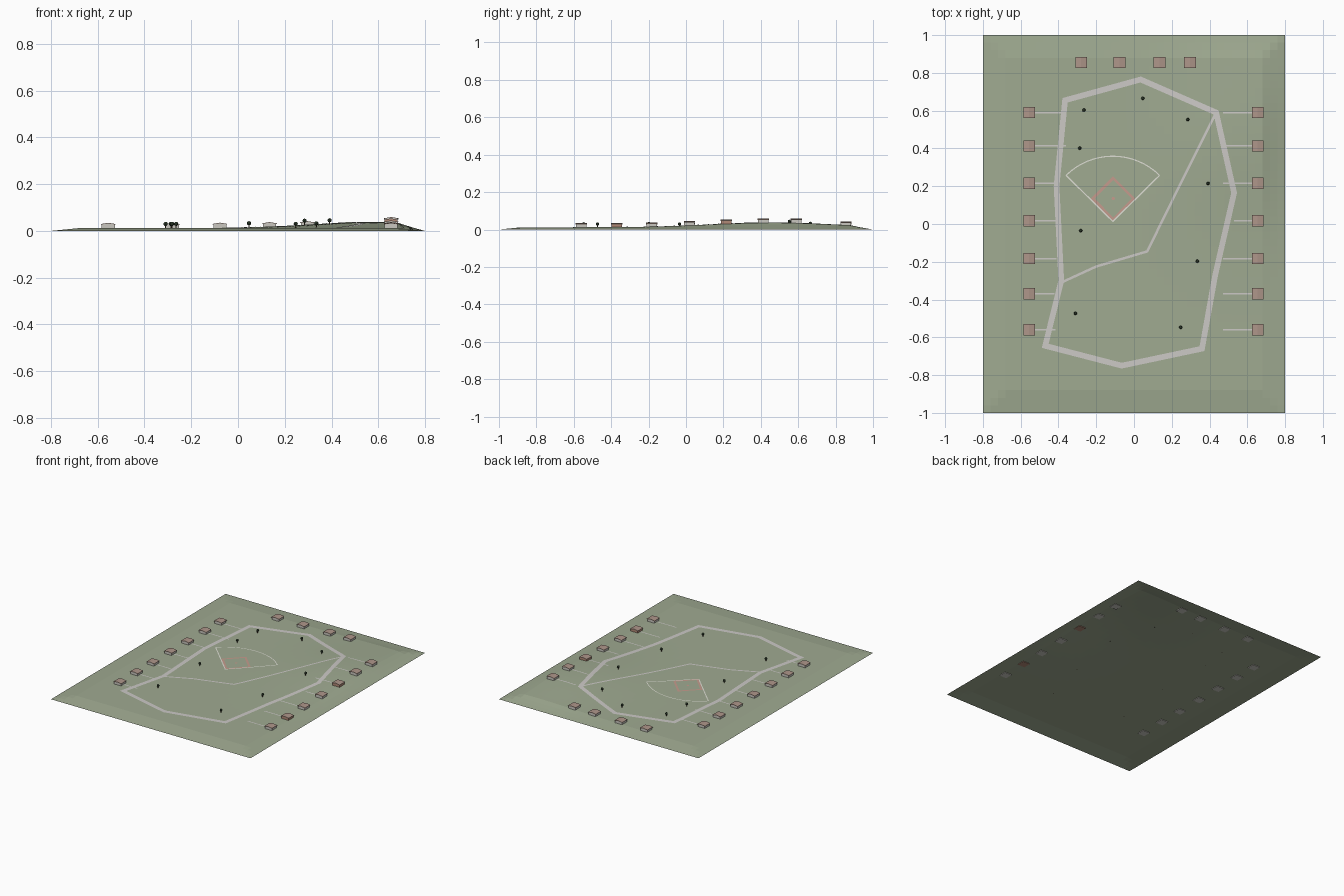
import bpy, bmesh, math
from mathutils import Vector

cube = bpy.data.objects.get("Cube")
if cube:
    bpy.data.objects.remove(cube, do_unlink=True)


def material(name, rgb):
    m = bpy.data.materials.new(name)
    m.use_nodes = True
    col = [(c / 255) ** 2.2 for c in rgb] + [1]
    m.diffuse_color = col
    m.node_tree.nodes["Principled BSDF"].inputs["Base Color"].default_value = col
    return m


GRASS = material("grass green", (158, 169, 144))
PATH = material("path grey", (203, 200, 197))
LINE = material("chalk white", (222, 222, 212))
CLAY = material("clay pink", (196, 154, 140))
WALL = material("wall grey", (200, 198, 190))
BRICK = material("wall brick", (176, 136, 118))
ROOF = material("roof brown", (172, 148, 136))
LEAF = material("leaf dark green", (52, 66, 50))
TRUNK = material("trunk brown", (78, 62, 50))


def height(x, y):
    """Ground level: low plateau with a hill, sloping to zero at the border."""
    border = max(0, min(1, (0.8 - abs(x)) / 0.12, (1 - abs(y)) / 0.12))
    hill = math.exp(-((x - 0.58) / 0.38) ** 2 - ((y - 0.46) / 0.46) ** 2)
    return border * (0.012 + 0.026 * hill)


def finish(name, bm, mats):
    mesh = bpy.data.meshes.new(name)
    bm.to_mesh(mesh)
    bm.free()
    for m in mats:
        mesh.materials.append(m)
    ob = bpy.data.objects.new(name, mesh)
    bpy.context.collection.objects.link(ob)
    return ob


# Ground sheet
bm = bmesh.new()
nx, ny = 40, 50
grid = []
for j in range(ny + 1):
    row = []
    for i in range(nx + 1):
        x, y = -0.8 + 1.6 * i / nx, -1 + 2 * j / ny
        row.append(bm.verts.new((x, y, height(x, y))))
    grid.append(row)
for j in range(ny):
    for i in range(nx):
        bm.faces.new((grid[j][i], grid[j][i + 1], grid[j + 1][i + 1], grid[j + 1][i]))
finish("ground", bm, [GRASS])


def ribbon(name, points, width, mat, closed=False, lift=0.0015):
    """Flat mitred strip draped over the ground."""
    pts = [Vector(p) for p in points]
    n = len(pts)
    sides = []
    for k, p in enumerate(pts):
        a = pts[k - 1] if (k or closed) else None
        b = pts[(k + 1) % n] if (k < n - 1 or closed) else None
        d1 = (p - a).normalized() if a else (b - p).normalized()
        d2 = (b - p).normalized() if b else d1
        t = (d1 + d2).normalized()
        normal = Vector((-t.y, t.x))
        off = normal * (width / 2 / max(0.4, t.dot(d1)))
        sides.append((p + off, p - off))
    bm = bmesh.new()
    for k in range(n if closed else n - 1):
        (l0, r0), (l1, r1) = sides[k], sides[(k + 1) % n]
        steps = max(1, math.ceil((pts[(k + 1) % n] - pts[k]).length / 0.02))
        prev = None
        for s in range(steps + 1):
            pair = []
            for q in (l0.lerp(l1, s / steps), r0.lerp(r1, s / steps)):
                pair.append(bm.verts.new((q.x, q.y, height(q.x, q.y) + lift)))
            if prev:
                bm.faces.new((prev[0], prev[1], pair[1], pair[0]))
            prev = pair
    bmesh.ops.remove_doubles(bm, verts=bm.verts, dist=0.0001)
    return finish(name, bm, [mat])


# Walking paths
ribbon("loop_path", [(-0.365, 0.655), (0.035, 0.765), (0.435, 0.59), (0.53, 0.165),
                     (0.43, -0.27), (0.36, -0.66), (-0.065, -0.75), (-0.47, -0.645),
                     (-0.385, -0.3), (-0.41, 0.2)], 0.03, PATH, True)
ribbon("cross_path", [(-0.385, -0.31), (-0.2, -0.225), (0.07, -0.145),
                      (0.22, 0.16), (0.435, 0.59)], 0.013, PATH, lift=0.0012)

# Ball field: clay diamond, mound, foul lines and outfield arc
ribbon("clay_diamond", [(-0.11, 0.025), (-0.218, 0.135), (-0.11, 0.243), (-0.002, 0.135)],
       0.014, CLAY, True, 0.0013)
arc = []
for k in range(17):
    a = math.radians(45 + 90 * k / 16)
    arc.append((-0.112 + 0.35 * math.cos(a), 0.012 + 0.347 * math.sin(a)))
ribbon("outfield_line", arc, 0.006, LINE, lift=0.0018)
ribbon("foul_lines", [arc[0], (-0.112, 0.014), arc[-1]], 0.007, LINE, lift=0.0018)
bm = bmesh.new()
bmesh.ops.create_circle(bm, cap_ends=True, segments=10, radius=0.009)
bmesh.ops.translate(bm, verts=bm.verts, vec=(-0.11, 0.135, height(-0.11, 0.135) + 0.0015))
finish("pitcher_mound", bm, [CLAY])


def house(name, x, y, wall):
    """Box with a shallow gable and a slightly overhanging roof."""
    z = height(x, y)
    bm = bmesh.new()

    def prism(w, d, outline, mat):
        ends = []
        for yy in (-d, d):
            ends.append([bm.verts.new((x + u * w, y + yy, z + h)) for u, h in outline])
        n = len(outline)
        faces = [bm.faces.new(ends[0]), bm.faces.new(ends[1][::-1])]
        for k in range(n):
            m = (k + 1) % n
            faces.append(bm.faces.new((ends[0][m], ends[0][k], ends[1][k], ends[1][m])))
        for f in faces:
            f.material_index = mat

    prism(0.028, 0.028, [(-1, -0.004), (1, -0.004), (1, 0.016), (0, 0.02), (-1, 0.016)], 0)
    prism(0.031, 0.03, [(-1, 0.015), (0, 0.0195), (1, 0.015),
                        (1, 0.0175), (0, 0.0225), (-1, 0.0175)], 1)
    bmesh.ops.recalc_face_normals(bm, faces=bm.faces)
    finish(name, bm, [wall, ROOF])


# House rows with driveways
rows = [0.59, 0.413, 0.215, 0.018, -0.183, -0.37, -0.56]
left_ends = [0.47, 0.47, 0.47, 0.53, 0.47, 0.47, 0.47]
right_ends = [-0.37, -0.36, -0.42, -0.41, -0.41, -0.42, -0.415]
for k, y in enumerate(rows):
    wall = BRICK if k in (2, 5) else WALL
    house(f"left_house_{k + 1}", 0.655, y, wall)
    house(f"right_house_{k + 1}", -0.555, y, WALL)
    ribbon(f"left_driveway_{k + 1}", [(0.63, y), (left_ends[k], y)], 0.008, PATH, lift=0.001)
    ribbon(f"right_driveway_{k + 1}", [(-0.53, y), (right_ends[k], y)], 0.008, PATH, lift=0.001)
for k, x in enumerate([-0.28, -0.077, 0.135, 0.297]):
    house(f"back_house_{k + 1}", x, 0.855, WALL)

# Trees: thin trunk with a tapered crown
trees = [(-0.265, 0.603), (0.047, 0.665), (0.285, 0.553), (-0.287, 0.402), (0.392, 0.215),
         (-0.282, -0.035), (0.335, -0.197), (-0.31, -0.473), (0.247, -0.547)]
for k, (x, y) in enumerate(trees):
    z = height(x, y)
    bm = bmesh.new()
    trunk = bmesh.ops.create_cone(bm, cap_ends=True, segments=6, radius1=0.003,
                                  radius2=0.002, depth=0.016)
    bmesh.ops.translate(bm, verts=trunk["verts"], vec=(x, y, z + 0.007))
    crown = bmesh.ops.create_uvsphere(bm, u_segments=8, v_segments=6, radius=0.009)
    for v in crown["verts"]:
        for f in v.link_faces:
            f.material_index = 1
    bmesh.ops.translate(bm, verts=crown["verts"], vec=(x, y, z + 0.018))
    finish(f"tree_{k + 1}", bm, [TRUNK, LEAF])
